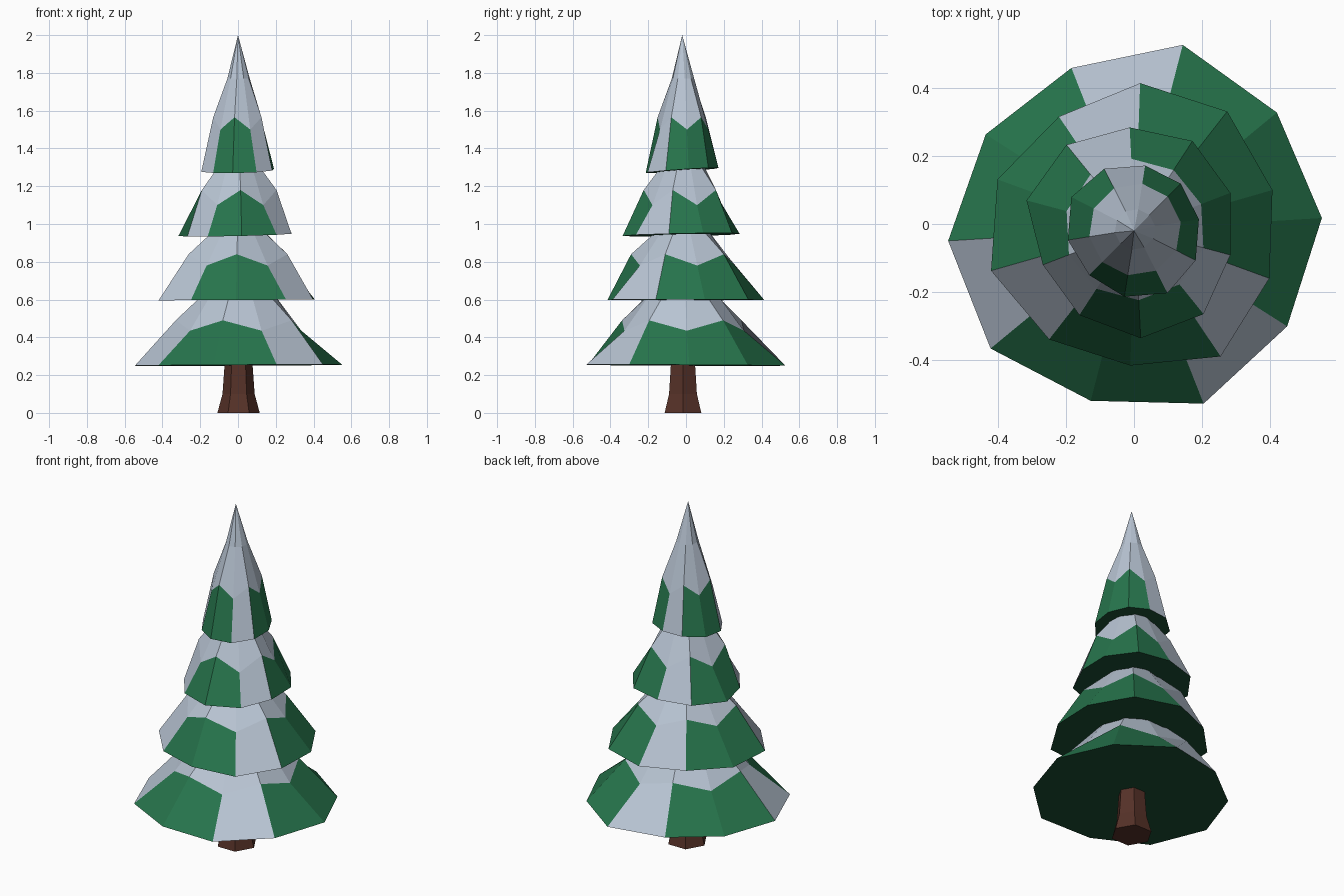
import bpy, bmesh
from math import cos, sin, radians

cube = bpy.data.objects.get("Cube")
if cube:
    bpy.data.objects.remove(cube)


def material(name, rgb):
    mat = bpy.data.materials.new(name)
    mat.use_nodes = True
    colour = (*rgb, 1)
    mat.diffuse_color = colour
    mat.node_tree.nodes["Principled BSDF"].inputs["Base Color"].default_value = colour
    return mat


snow = material("snow", (.49, .565, .665))
needles = material("needle green", (.02, .178, .073))
shade = material("dark underside green", (.011, .075, .034))
bark = material("bark brown", (.092, .031, .021))

CENTRE_X, CENTRE_Y = 0.003, -0.016


def add_ring(bm, radii, heights, start):
    """Ring of vertices running clockwise as seen from above."""
    step = 360 / len(radii)
    ring = []
    for i, (r, z) in enumerate(zip(radii, heights)):
        a = radians(start - i * step)
        ring.append(bm.verts.new((CENTRE_X + r * cos(a), CENTRE_Y + r * sin(a), z)))
    return ring


def bridge(bm, low, high):
    n = len(low)
    return [bm.faces.new((low[(i + 1) % n], low[i], high[i], high[(i + 1) % n]))
            for i in range(n)]


def finish(bm, name, mats):
    bmesh.ops.recalc_face_normals(bm, faces=bm.faces)
    mesh = bpy.data.meshes.new(name)
    bm.to_mesh(mesh)
    bm.free()
    for m in mats:
        mesh.materials.append(m)
    obj = bpy.data.objects.new(name, mesh)
    bpy.context.collection.objects.link(obj)


# Which of the ten sides of each tier carry snow right down to the rim
SNOWY_SIDES = (3, 6, 9)


def tier(name, rim, start, base, tilt, shoulder, low, high, neck, neck_z, tip=None):
    bm = bmesh.new()
    n = len(rim)
    bottom = add_ring(bm, rim, [base] * n, start)
    for v in bottom:
        v.co.z += tilt[0] * v.co.x + tilt[1] * v.co.y
    # Snow line zigzags between low and high corners
    middle = add_ring(bm, [shoulder] * n,
                      [high if i % 2 else low for i in range(n)], start)
    top = add_ring(bm, [neck] * n, [neck_z] * n, start)

    bm.faces.new(bottom).material_index = 2
    for i, face in enumerate(bridge(bm, bottom, middle)):
        face.material_index = 0 if i in SNOWY_SIDES else 1
    bridge(bm, middle, top)
    if tip is None:
        bm.faces.new(top)
    else:
        apex = bm.verts.new((0, -.02, tip))
        for i in range(n):
            bm.faces.new((top[(i + 1) % n], top[i], apex))
    finish(bm, name, (snow, needles, shade))


# Four hand-cut branch tiers, widest first
tier("bottom_branches", (.56, .54, .55, .53, .55, .52, .55, .55, .52, .51),
     75.5, .252, (.005, -.005), .333, .435, .49, .19, .625)
tier("lower_middle_branches", (.43, .44, .42, .42, .45, .4, .41, .44, .43, .4),
     88, .598, (.005, 0), .275, .78, .84, .13, .97)
tier("upper_middle_branches", (.3, .31, .3, .29, .32, .32, .3, .29, .33, .32),
     93, .943, (.025, .02), .208, 1.1, 1.18, .11, 1.31)
tier("top_branches", (.19, .19, .19, .2, .21, .2, .19, .2, .21, .2),
     81, 1.285, (.03, .07), .136, 1.5, 1.565, .06, 1.77, tip=2)

# Six-sided trunk with a flared foot
bm = bmesh.new()
sides = 6
rings = [add_ring(bm, [r] * sides, [z] * sides, 0)
         for r, z in ((.112, 0), (.085, .1), (.073, .27))]
bm.faces.new(rings[0])
for low_ring, high_ring in zip(rings, rings[1:]):
    bridge(bm, low_ring, high_ring)
bm.faces.new(rings[-1])
finish(bm, "trunk", (bark,))
